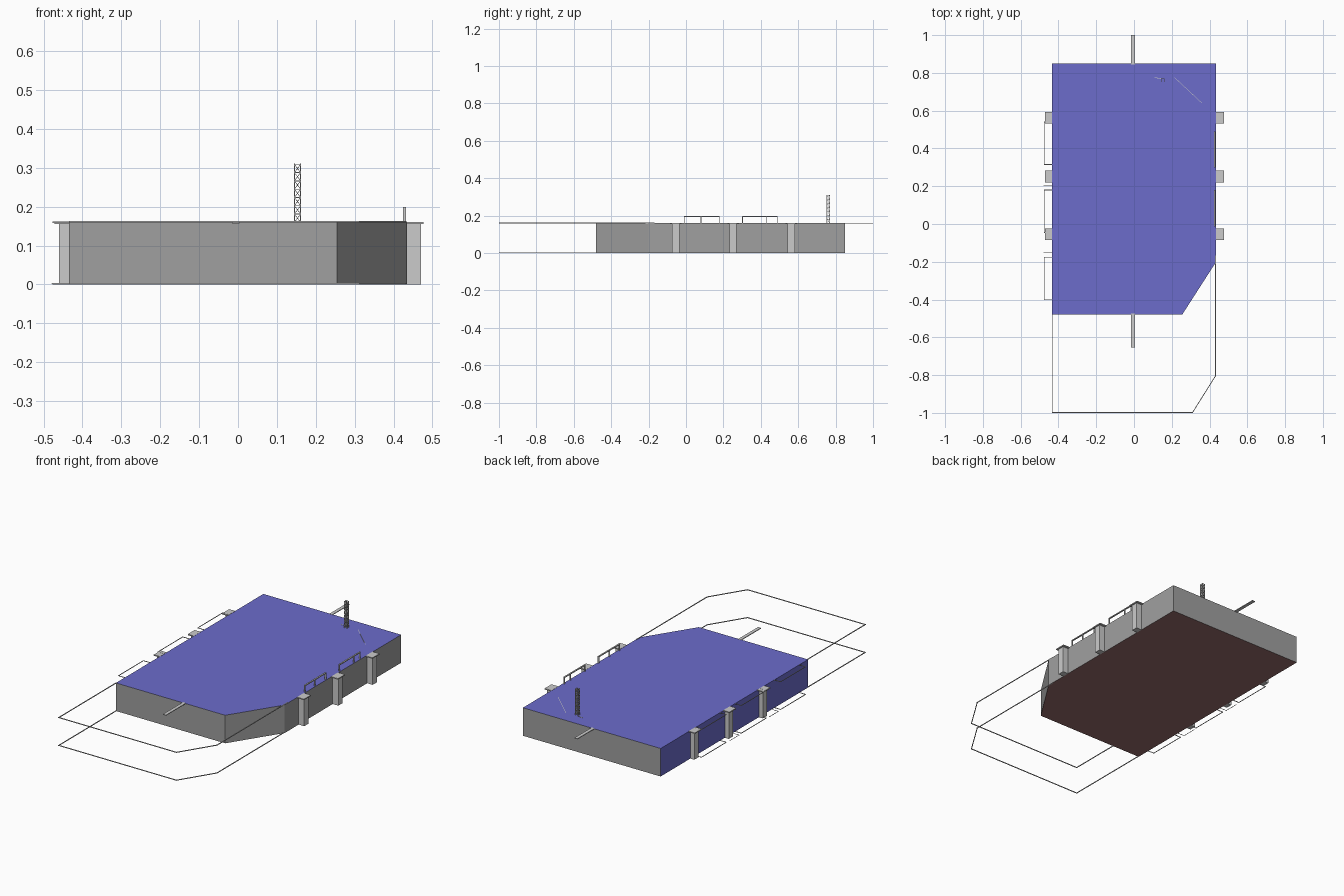
import bpy, bmesh, math
from mathutils import Vector

if "Cube" in bpy.data.objects:
    bpy.data.objects.remove(bpy.data.objects["Cube"])

H = 0.16   # roof height


def make_material(name, color):
    m = bpy.data.materials.new(name)
    m.diffuse_color = (*color, 1)
    m.use_nodes = True
    m.node_tree.nodes["Principled BSDF"].inputs["Base Color"].default_value = m.diffuse_color
    return m


def finish(name, bm):
    me = bpy.data.meshes.new(name)
    bmesh.ops.recalc_face_normals(bm, faces=bm.faces)
    bm.to_mesh(me)
    bm.free()
    ob = bpy.data.objects.new(name, me)
    bpy.context.collection.objects.link(ob)
    return ob


def add_box(bm, lo, hi):
    vs = bmesh.ops.create_cube(bm, size=1)['verts']
    for v in vs:
        v.co = Vector(lo[i] + (v.co[i] + 0.5) * (hi[i] - lo[i]) for i in range(3))


def add_bar(bm, a, b, t):
    # square bar running from a to b
    a, b = Vector(a), Vector(b)
    d = b - a
    rot = d.to_track_quat('Z', 'Y')
    for v in bmesh.ops.create_cube(bm, size=1)['verts']:
        local = Vector((v.co.x * t, v.co.y * t, v.co.z * (d.length + t)))
        v.co = (a + b) / 2 + rot @ local


def add_path(bm, pts, t):
    for a, b in zip(pts, pts[1:]):
        add_bar(bm, a, b, t)


# Building block with one cut corner
blue = make_material("blue_cladding", (0.15, 0.15, 0.60))
brown = make_material("brown_floor", (0.30, 0.15, 0.15))
grey = make_material("grey_wall", (0.35, 0.35, 0.35))
outline = [(-0.435, -0.48), (0.255, -0.48), (0.435, -0.2), (0.435, 0.85), (-0.435, 0.85)]
bm = bmesh.new()
base = bm.faces.new([bm.verts.new((x, y, 0)) for x, y in outline])
ext = bmesh.ops.extrude_face_region(bm, geom=[base], use_keep_orig=True)
for v in ext['geom']:
    if isinstance(v, bmesh.types.BMVert):
        v.co.z = H
bmesh.ops.recalc_face_normals(bm, faces=bm.faces)
for f in bm.faces:
    if f.normal.z > 0.5 or f.normal.x < -0.9:
        f.material_index = 1
    elif f.normal.z < -0.5:
        f.material_index = 2
block = finish("building_block", bm)
for m in (grey, blue, brown):
    block.data.materials.append(m)

# Side columns with wider cap and foot plates
bm = bmesh.new()
for yc in (-0.055, 0.252, 0.563):
    for s, shaft, plate in ((1, 0.47, 0.477), (-1, 0.46, 0.472)):
        xs = sorted((s * 0.433, s * shaft))
        ps = sorted((s * 0.433, s * plate))
        add_box(bm, (xs[0], yc - 0.019, 0), (xs[1], yc + 0.019, H - 0.004))
        add_box(bm, (ps[0], yc - 0.031, H - 0.005), (ps[1], yc + 0.031, H + 0.001))
finish("side_columns", bm)

# Ridge beam ends sticking out front and back
bm = bmesh.new()
add_box(bm, (-0.015, -0.655, H - 0.003), (0.004, -0.475, H + 0.001))
add_box(bm, (-0.015, 0.845, H - 0.003), (0.004, 1.0, H + 0.001))
finish("ridge_beam_ends", bm)

# Forecourt outline frames, at ground and at roof level
for name, z in (("ground_outline", 0.002), ("roof_outline", H + 0.001)):
    bm = bmesh.new()
    xy = [(-0.433, -0.48), (-0.433, -0.998), (0.31, -0.998), (0.431, -0.805), (0.431, -0.17)]
    add_path(bm, [(x, y, z) for x, y in xy], 0.004)
    finish(name, bm)

# Thin bay frames along the left side
bm = bmesh.new()
for z in (0.002, H):
    for y0 in (-0.4, -0.045, 0.315):
        y1 = y0 + 0.225
        add_path(bm, [(-0.435, y0, z), (-0.475, y0, z), (-0.475, y1, z), (-0.435, y1, z)], 0.003)
for y0 in (-0.15, 0.205):
    add_path(bm, [(-0.435, y0, 0.002), (-0.479, y0, 0.002), (-0.479, y0 + 0.085, 0.002)], 0.002)
finish("left_bay_frames", bm)

# Handrails along the right roof edge
bm = bmesh.new()
for y0, ym, y1 in ((-0.01, 0.08, 0.178), (0.302, 0.432, 0.488)):
    for y in (y0, ym, y1):
        add_box(bm, (0.424, y - 0.002, H), (0.432, y + 0.002, 0.198))
    add_box(bm, (0.424, y0 - 0.002, 0.194), (0.432, y1 + 0.002, 0.199))
finish("roof_handrails", bm)

# Lattice mast: four legs, rings and cross bracing
bm = bmesh.new()
cx, cy, r, n = 0.153, 0.76, 0.008, 7
corners = [(cx - r, cy - r), (cx + r, cy - r), (cx + r, cy + r), (cx - r, cy + r)]
step = (0.309 - H) / n
for i, (x, y) in enumerate(corners):
    x2, y2 = corners[(i + 1) % 4]
    add_bar(bm, (x, y, H), (x, y, 0.309), 0.003)
    for k in range(n):
        z0, z1 = H + k * step, H + (k + 1) * step
        add_bar(bm, (x, y, z1), (x2, y2, z1), 0.002)
        add_bar(bm, (x, y, z0), (x2, y2, z1), 0.0015)
        add_bar(bm, (x2, y2, z0), (x, y, z1), 0.0015)
finish("lattice_mast", bm)

# Low strips on the roof near the mast
bm = bmesh.new()
add_bar(bm, (0.11, 0.775, H), (0.142, 0.77, H), 0.003)
add_bar(bm, (0.215, 0.775, H - 0.0005), (0.36, 0.64, H - 0.0005), 0.002)
finish("roof_strips", bm)
